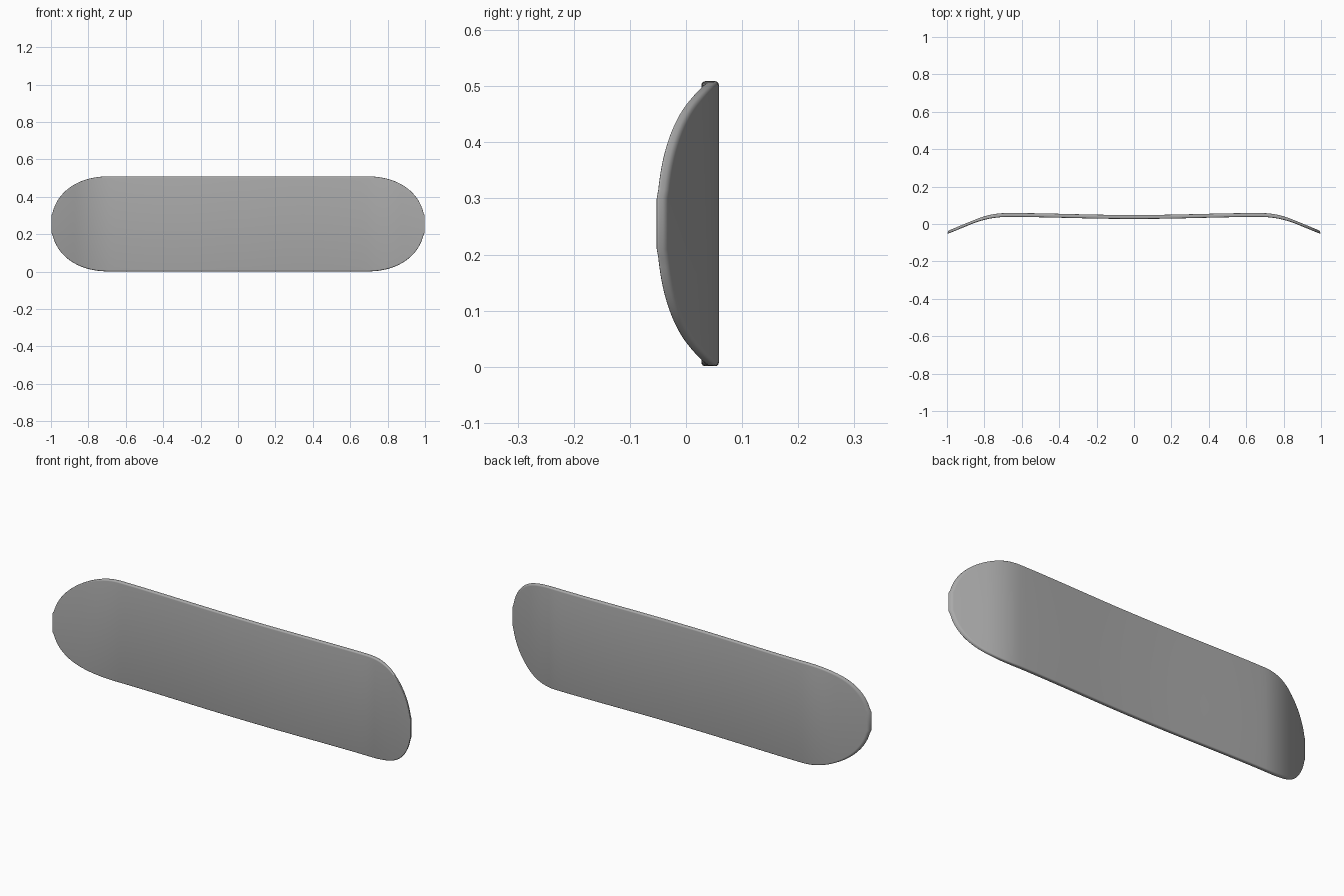
import bpy, bmesh, math

if "Cube" in bpy.data.objects:
    bpy.data.objects.remove(bpy.data.objects["Cube"])

THICK, HALF_H, START, END = 0.021, 0.254, 0.69, 0.996


def sign_pow(v, p):
    return math.copysign(abs(v) ** p, v)


def bend(x):
    """Height and slope of the board's centre line at x."""
    a = abs(x)
    s = min(max((a - 0.05) / 0.6, 0), 1)
    y = 0.038 + 0.010 * s * s * (3 - 2 * s)
    slope = 0.010 * 6 * s * (1 - s) / 0.6
    k, ramp, top = 0.41, 0.18, 0.68
    if a > top:
        d = a - top
        if d < ramp:
            y -= k * d * d / (2 * ramp)
            slope -= k * d / ramp
        else:
            y -= k * ramp / 2 + k * (d - ramp)
            slope -= k
    return y, math.copysign(slope, x)


# Half outline: straight sides, rounded noses
e = 2 / 2.15
nose = []
for i in range(25):
    t = math.pi / 2 - (math.pi / 2 - 0.16) * i / 24
    nose.append((START + (END - START) * sign_pow(math.cos(t), e),
                 HALF_H * sign_pow(math.sin(t), e)))
nose[-1] = (END, nose[-1][1])
mid = [(-START + 2 * START * i / 40, HALF_H) for i in range(1, 40)]
cols = [(-x, h) for x, h in reversed(nose)] + mid + nose

# Flat slab made of vertical strips
bm = bmesh.new()
rows = {}
for side in (-1, 1):
    for end in (-1, 1):
        rows[side, end] = [bm.verts.new((x, side * THICK / 2, 0.255 + end * h))
                           for x, h in cols]
n = len(cols)
for i in range(n - 1):
    for a, b in (((-1, -1), (-1, 1)), ((-1, 1), (1, 1)),
                 ((1, 1), (1, -1)), ((1, -1), (-1, -1))):
        bm.faces.new((rows[a][i], rows[a][i + 1], rows[b][i + 1], rows[b][i]))
for i in (0, n - 1):
    bm.faces.new([rows[k][i] for k in ((-1, -1), (-1, 1), (1, 1), (1, -1))])
bmesh.ops.recalc_face_normals(bm, faces=bm.faces)

# Round the rim
rim = [ed for ed in bm.edges
       if abs(ed.verts[0].co.y - ed.verts[1].co.y) < 1e-6
       and ed.calc_face_angle(0) > 1.2]
bmesh.ops.bevel(bm, geom=rim, offset=0.007, segments=4, profile=0.5,
                affect='EDGES', clamp_overlap=True)

# Bend the slab along its length
for v in bm.verts:
    y, s = bend(v.co.x)
    off = v.co.y
    ln = math.hypot(1, s)
    v.co.x -= off * s / ln
    v.co.y = y + off / ln

mesh = bpy.data.meshes.new("deck")
bm.to_mesh(mesh)
bm.free()
deck = bpy.data.objects.new("deck", mesh)
bpy.context.collection.objects.link(deck)

mat = bpy.data.materials.new("grey")
mat.diffuse_color = (0.4, 0.4, 0.4, 1)
mat.use_nodes = True
mat.node_tree.nodes["Principled BSDF"].inputs["Base Color"].default_value = mat.diffuse_color
mesh.materials.append(mat)

bpy.context.view_layer.objects.active = deck
deck.select_set(True)
bpy.ops.object.shade_smooth_by_angle(angle=math.radians(40))
